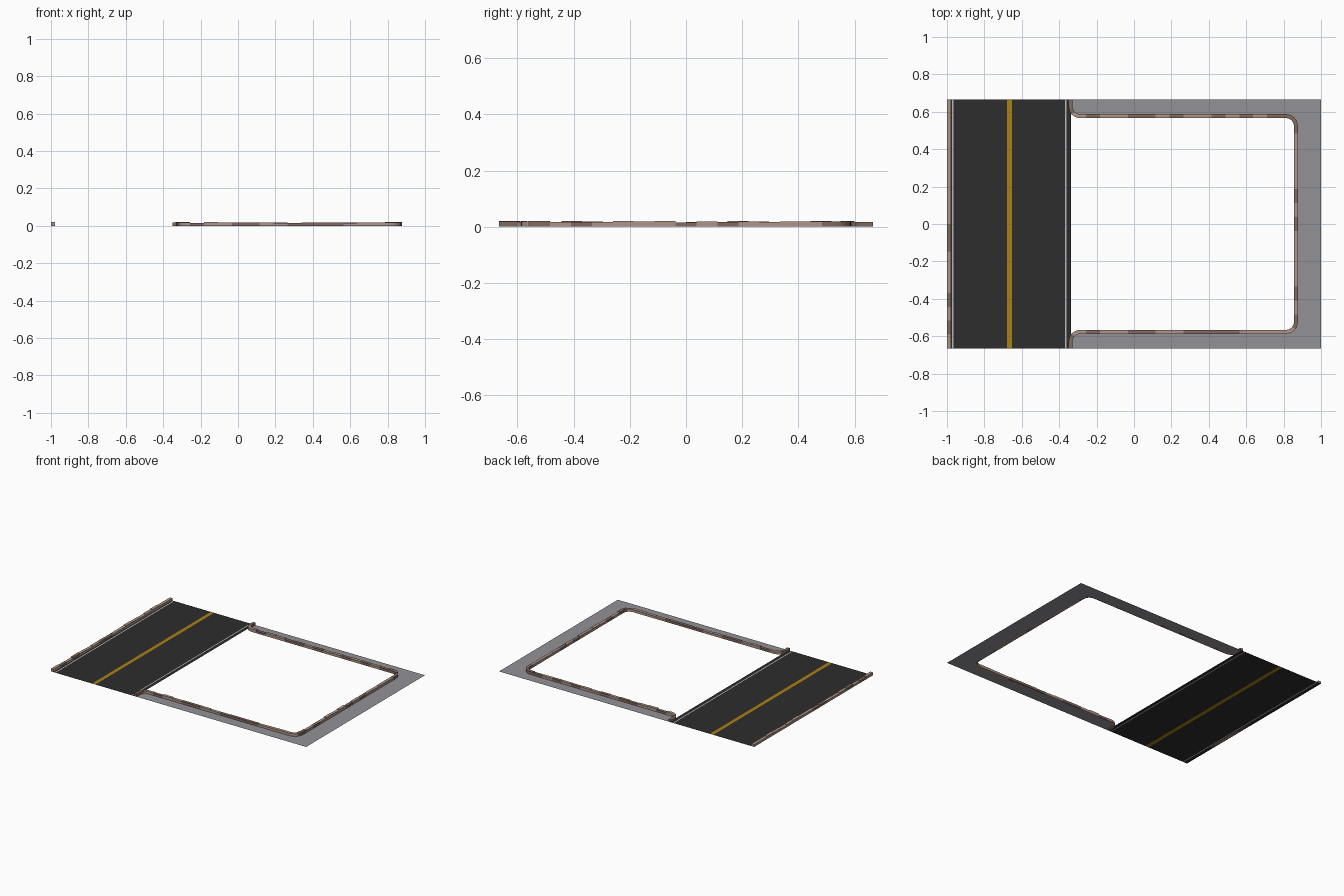
import bpy, bmesh, math, random
from mathutils import Vector

if "Cube" in bpy.data.objects:
    bpy.data.objects.remove(bpy.data.objects["Cube"])

random.seed(4)
HX, HY = 1.0, 0.665          # half extents
EDGE = -0.337                # where road meets pavement
W = 0.021                    # curb width


def mat(name, r, g, b):
    m = bpy.data.materials.new(name)
    m.diffuse_color = (r, g, b, 1)
    m.use_nodes = True
    m.node_tree.nodes["Principled BSDF"].inputs["Base Color"].default_value = m.diffuse_color
    return m


asphalt = mat("asphalt", 0.026, 0.026, 0.026)
yellow = mat("yellow_paint", 0.40, 0.22, 0.006)
white = mat("white_paint", 0.50, 0.50, 0.50)
concrete = mat("grey_concrete", 0.29, 0.285, 0.305)
stone = mat("light_stone", 0.42, 0.30, 0.25)
stone_dark = mat("brown_stone", 0.22, 0.145, 0.115)


def finish(name, bm, mats):
    me = bpy.data.meshes.new(name)
    bm.normal_update()
    bm.to_mesh(me)
    bm.free()
    for m in mats:
        me.materials.append(m)
    ob = bpy.data.objects.new(name, me)
    bpy.context.collection.objects.link(ob)
    return ob


def arc(cx, cy, r, a0, a1, n=6):
    return [Vector((cx + r * math.cos(math.radians(a0 + (a1 - a0) * i / n)),
                    cy + r * math.sin(math.radians(a0 + (a1 - a0) * i / n))))
            for i in range(n + 1)]


# Curb stones: a path is cut into stones of alternating height and tone
def curb(name, path, length=0.075):
    bm = bmesh.new()
    cum = [0.0]
    for a, b in zip(path, path[1:]):
        cum.append(cum[-1] + (b - a).length)
    total = cum[-1]

    def side(s):
        i = 0
        while i < len(cum) - 2 and s > cum[i + 1] + 1e-6:
            i += 1
        d = (path[i + 1] - path[i]).normalized()
        p = path[i] + d * (s - cum[i])
        # mitre at path corners
        if abs(s - cum[i + 1]) < 1e-5 and i + 2 < len(path):
            d = (d + (path[i + 2] - path[i + 1]).normalized()).normalized()
        n = Vector((-d.y, d.x)) * W / 2
        return p + n, p - n

    count = round(total / length)
    for k in range(count):
        s0, s1 = total * k / count, total * (k + 1) / count
        h = random.choice((0.015, 0.0165, 0.018, 0.0205))
        tone = 1 if random.random() < 0.35 else 0
        stops = [s0] + [c for c in cum if s0 + 1e-4 < c < s1 - 1e-4] + [s1]
        rings = []
        for s in stops:
            l, r = side(s)
            rings.append([bm.verts.new((p.x, p.y, z)) for p, z in
                          ((l, 0), (r, 0), (r, h), (l, h))])
        faces = [bm.faces.new(rings[0]), bm.faces.new(rings[-1][::-1])]
        for a, b in zip(rings, rings[1:]):
            for j in range(4):
                q = (j + 1) % 4
                faces.append(bm.faces.new((a[j], b[j], b[q], a[q])))
        for f in faces:
            f.material_index = tone
    bmesh.ops.recalc_face_normals(bm, faces=bm.faces)
    return finish(name, bm, [stone, stone_dark])


# Road: side by side strips, painted lines are strips of their own
bm = bmesh.new()
cuts = [(-HX, 0), (-0.973, 2), (-0.965, 0), (-0.679, 1), (-0.653, 0),
        (-0.369, 2), (-0.362, 0), (EDGE, 0)]
cols = [[bm.verts.new((x, y, 0)) for y in (-HY, HY)] for x, _ in cuts]
for (x, m), a, b in zip(cuts, cols, cols[1:]):
    bm.faces.new((a[0], b[0], b[1], a[1])).material_index = m
finish("road", bm, [asphalt, yellow, white])

# Path around the lot opening, upper half then mirrored
Y0, X1 = 0.577, 0.866
upper = [Vector((EDGE - 0.002, HY))]
upper += arc(EDGE + 0.048, Y0 + 0.05, 0.05, 180, 270)
upper += arc(X1 - 0.055, Y0 - 0.055, 0.055, 90, 0)
path = upper + [Vector((p.x, -p.y)) for p in reversed(upper)]

# Pavement: quads between the curb line and the outer border
bm = bmesh.new()
outer = []
for p in path:
    if p.x > X1 - 0.001:
        outer.append(Vector((HX, math.copysign(HY, p.y))))
    else:
        t = max(0.0, (p.x - (X1 - 0.055)) / 0.055)
        x = p.x + t * (HX - X1)
        outer.append(Vector((x, math.copysign(HY, p.y))))
vi = [bm.verts.new((p.x, p.y, 0)) for p in path]
vo = [bm.verts.new((p.x, p.y, 0)) for p in outer]
for i in range(len(path) - 1):
    bm.faces.new((vi[i], vi[i + 1], vo[i + 1], vo[i]))
bmesh.ops.remove_doubles(bm, verts=bm.verts, dist=1e-5)
bm.normal_update()
for f in bm.faces:
    if f.normal.z < 0:
        f.normal_flip()
finish("pavement", bm, [concrete])

# Curbs
curb("lot_curb", path)
curb("road_curb", [Vector((-HX + W / 2, -HY)), Vector((-HX + W / 2, HY))])
